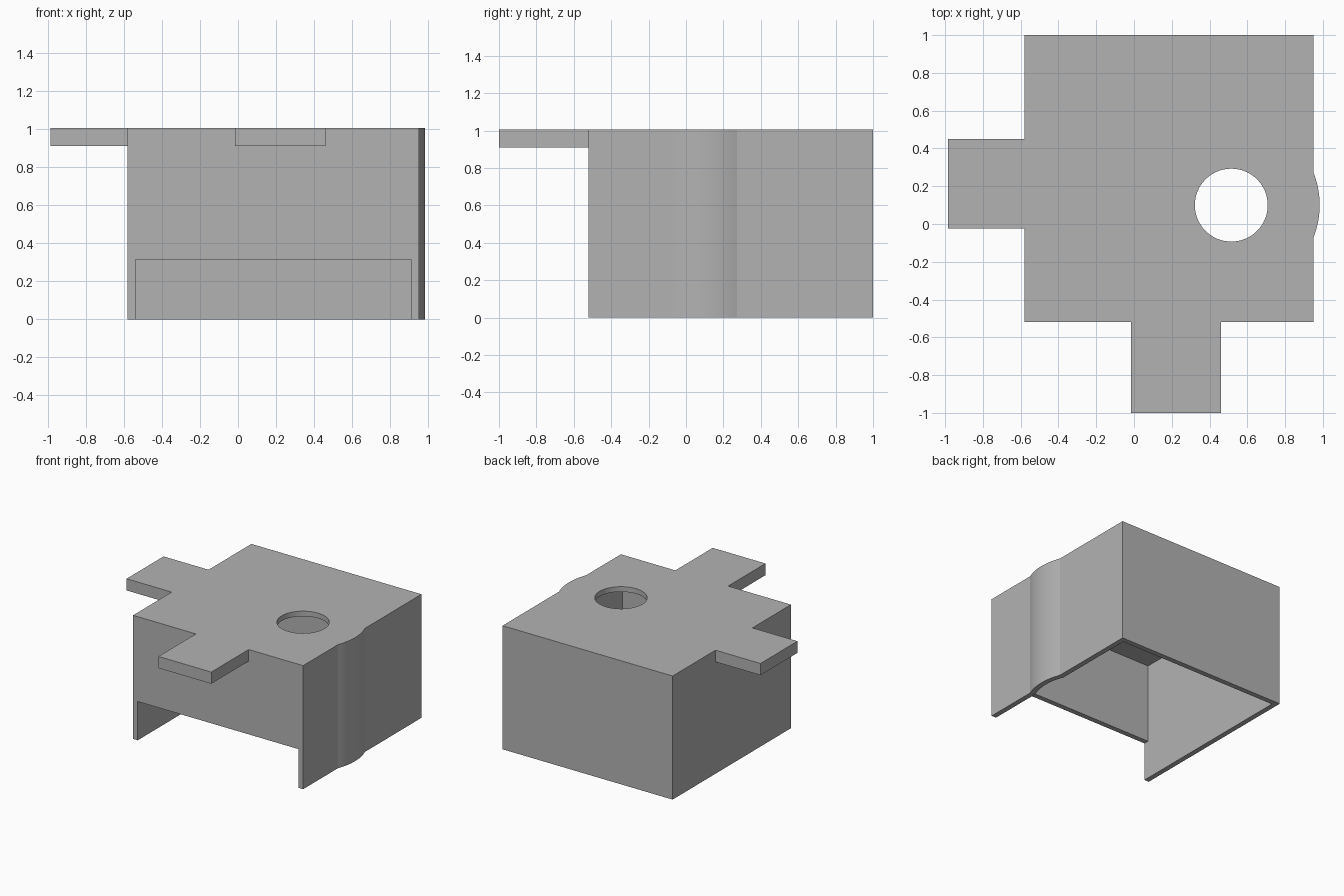
import bpy, bmesh, math

cube = bpy.data.objects.get("Cube")
if cube:
    bpy.data.objects.remove(cube, do_unlink=True)

grey = bpy.data.materials.new("plain grey")
grey.use_nodes = True
grey.diffuse_color = (0.45, 0.45, 0.45, 1)
grey.node_tree.nodes["Principled BSDF"].inputs["Base Color"].default_value = (0.45, 0.45, 0.45, 1)

X0, X1, Y0, Y1, TOP = -0.58, 0.95, -0.52, 1.0, 1.005
WALL, TAB_Z = 0.042, 0.91
HX, HY = 0.515, 0.10          # hole and bulge centre
BULGE_R, HOLE_R = 0.468, 0.193


def prism(name, outline, z0, z1):
    """Extrude a flat outline between two heights."""
    bm = bmesh.new()
    face = bm.faces.new([bm.verts.new((x, y, z0)) for x, y in outline])
    ext = bmesh.ops.extrude_face_region(bm, geom=[face])
    bmesh.ops.translate(bm, vec=(0, 0, z1 - z0),
                        verts=[v for v in ext["geom"] if isinstance(v, bmesh.types.BMVert)])
    bmesh.ops.recalc_face_normals(bm, faces=bm.faces)
    mesh = bpy.data.meshes.new(name)
    bm.to_mesh(mesh)
    bm.free()
    mesh.materials.append(grey)
    obj = bpy.data.objects.new(name, mesh)
    bpy.context.collection.objects.link(obj)
    return obj


def rect(x0, x1, y0, y1):
    return [(x0, y0), (x1, y0), (x1, y1), (x0, y1)]


def arc(r, a0, a1, n):
    return [(HX + r * math.cos(a0 + (a1 - a0) * i / n),
             HY + r * math.sin(a0 + (a1 - a0) * i / n)) for i in range(n + 1)]


def bulged_box(inset):
    """Square outline with a rounded bulge on the +x side."""
    x0, x1, y0, y1 = X0 + inset, X1 - inset, Y0 + inset, Y1 - inset
    r = BULGE_R - inset
    half = math.acos((x1 - HX) / r)
    return [(x0, y0), (x1, y0)] + arc(r, -half, half, 16) + [(x1, y1), (x0, y1)]


def combine(target, tool, operation):
    mod = target.modifiers.new(tool.name, 'BOOLEAN')
    mod.operation, mod.solver, mod.object = operation, 'EXACT', tool
    bpy.context.view_layer.objects.active = target
    bpy.ops.object.modifier_apply(modifier=mod.name)
    bpy.data.objects.remove(tool, do_unlink=True)


# Housing shell with its two top tabs
housing = prism("housing", bulged_box(0), 0, TOP)
combine(housing, prism("cavity", bulged_box(WALL), -0.1, TOP - WALL), 'DIFFERENCE')
side_tab = prism("side_tab", rect(-0.985, X0 + 0.02, -0.025, 0.45), TAB_Z, TOP)
combine(housing, side_tab, 'UNION')
front_tab = prism("front_tab", rect(-0.015, 0.46, -1.0, Y0 + 0.02), TAB_Z, TOP)
combine(housing, front_tab, 'UNION')

# Round hole in the roof and low opening in the front wall
hole = prism("hole_cutter", arc(HOLE_R, 0, math.tau, 64)[:-1], 0.9, 1.1)
combine(housing, hole, 'DIFFERENCE')
opening = prism("opening_cutter", rect(X0 + WALL, X1 - WALL, Y0 - 0.1, Y0 + 0.1), -0.1, 0.315)
combine(housing, opening, 'DIFFERENCE')

housing.select_set(True)
bpy.context.view_layer.objects.active = housing
bpy.ops.object.shade_smooth_by_angle(angle=math.radians(15))
